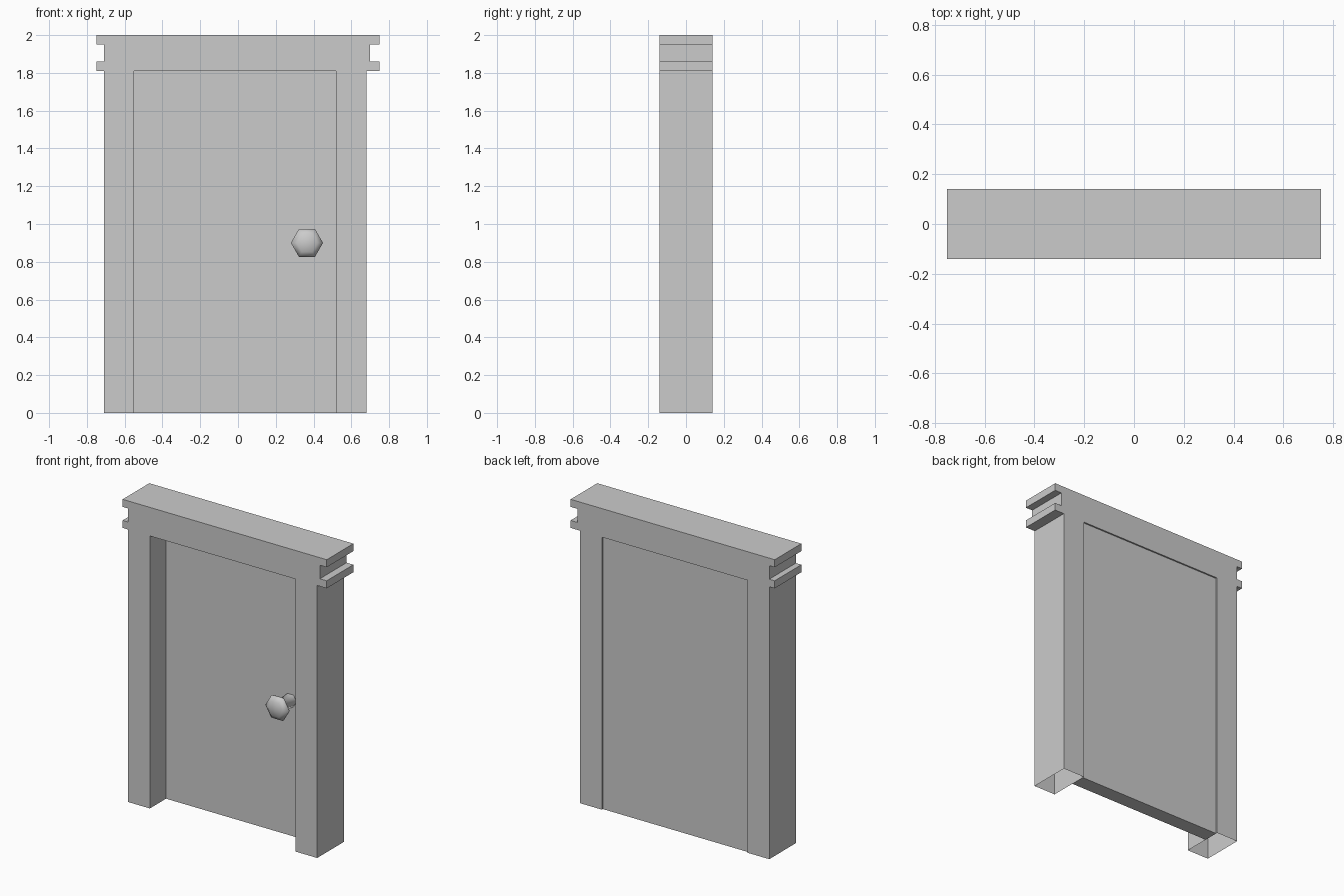
import bpy, bmesh, math
from mathutils import Vector

cube = bpy.data.objects.get("Cube")
if cube:
    bpy.data.objects.remove(cube, do_unlink=True)

grey = bpy.data.materials.new("plain_grey")
grey.use_nodes = True
grey.diffuse_color = (0.6, 0.6, 0.6, 1)
grey.node_tree.nodes["Principled BSDF"].inputs["Base Color"].default_value = (0.6, 0.6, 0.6, 1)


def finish(bm, name):
    """Turn a bmesh into a named, coloured object."""
    mesh = bpy.data.meshes.new(name)
    bm.to_mesh(mesh)
    bm.free()
    mesh.materials.append(grey)
    obj = bpy.data.objects.new(name, mesh)
    bpy.context.collection.objects.link(obj)
    return obj


def extrude_outline(name, outline, y0, y1, open_bottom=False):
    """Extrude an (x, z) outline from y0 to y1."""
    bm = bmesh.new()
    face = bm.faces.new([bm.verts.new((x, y0, z)) for x, z in outline])
    new = bmesh.ops.extrude_face_region(bm, geom=[face], use_keep_orig=True)["geom"]
    moved = [v for v in new if isinstance(v, bmesh.types.BMVert)]
    bmesh.ops.translate(bm, verts=moved, vec=(0, y1 - y0, 0))
    bmesh.ops.recalc_face_normals(bm, faces=bm.faces)
    if open_bottom:
        bottom = [f for f in bm.faces if all(v.co.z < 0.001 for v in f.verts)]
        bmesh.ops.delete(bm, geom=bottom, context="FACES_ONLY")
    return finish(bm, name)


# Frame: two hollow-footed jambs and a lintel with a notched end on each side
LEFT, RIGHT = 0.52, -0.55
HEAD, SLAB_LOW, SLAB_HIGH, TOP = 1.81, 1.86, 1.95, 2.0


def half_outline(inner, jamb, neck, lip):
    """One side of the frame, from the opening's corner round to the top."""
    return [(inner, HEAD), (inner, 0), (jamb, 0), (jamb, HEAD), (lip, HEAD),
            (lip, SLAB_LOW), (neck, SLAB_LOW), (neck, SLAB_HIGH),
            (lip, SLAB_HIGH), (lip, TOP)]


outline = half_outline(LEFT, 0.68, 0.70, 0.75)
outline += reversed(half_outline(RIGHT, -0.71, -0.71, -0.75))
extrude_outline("door_frame", outline, -0.14, 0.14, open_bottom=True)

# Door panel, set deep in the frame
extrude_outline("door_panel", [(RIGHT, 0), (LEFT, 0), (LEFT, HEAD), (RIGHT, HEAD)], 0.03, 0.13)

# Six-sided knob: (radius, y) profile spun about its axis
profile = [(0, 0.04), (0.045, 0.04), (0.04, -0.06), (0.085, -0.1),
           (0.085, -0.112), (0.055, -0.133), (0, -0.14)]
bm = bmesh.new()
verts = [bm.verts.new((r, y, 0)) for r, y in profile]
edges = [bm.edges.new(pair) for pair in zip(verts, verts[1:])]
bmesh.ops.spin(bm, geom=verts + edges, cent=(0, 0, 0), axis=(0, 1, 0),
               angle=math.tau, steps=6)
bmesh.ops.remove_doubles(bm, verts=bm.verts, dist=0.0005)
bmesh.ops.recalc_face_normals(bm, faces=bm.faces)
bmesh.ops.translate(bm, verts=bm.verts, vec=Vector((0.365, 0, 0.9)))
knob = finish(bm, "door_knob")
knob.data.shade_smooth()
knob.data.set_sharp_from_angle(angle=math.radians(62))
